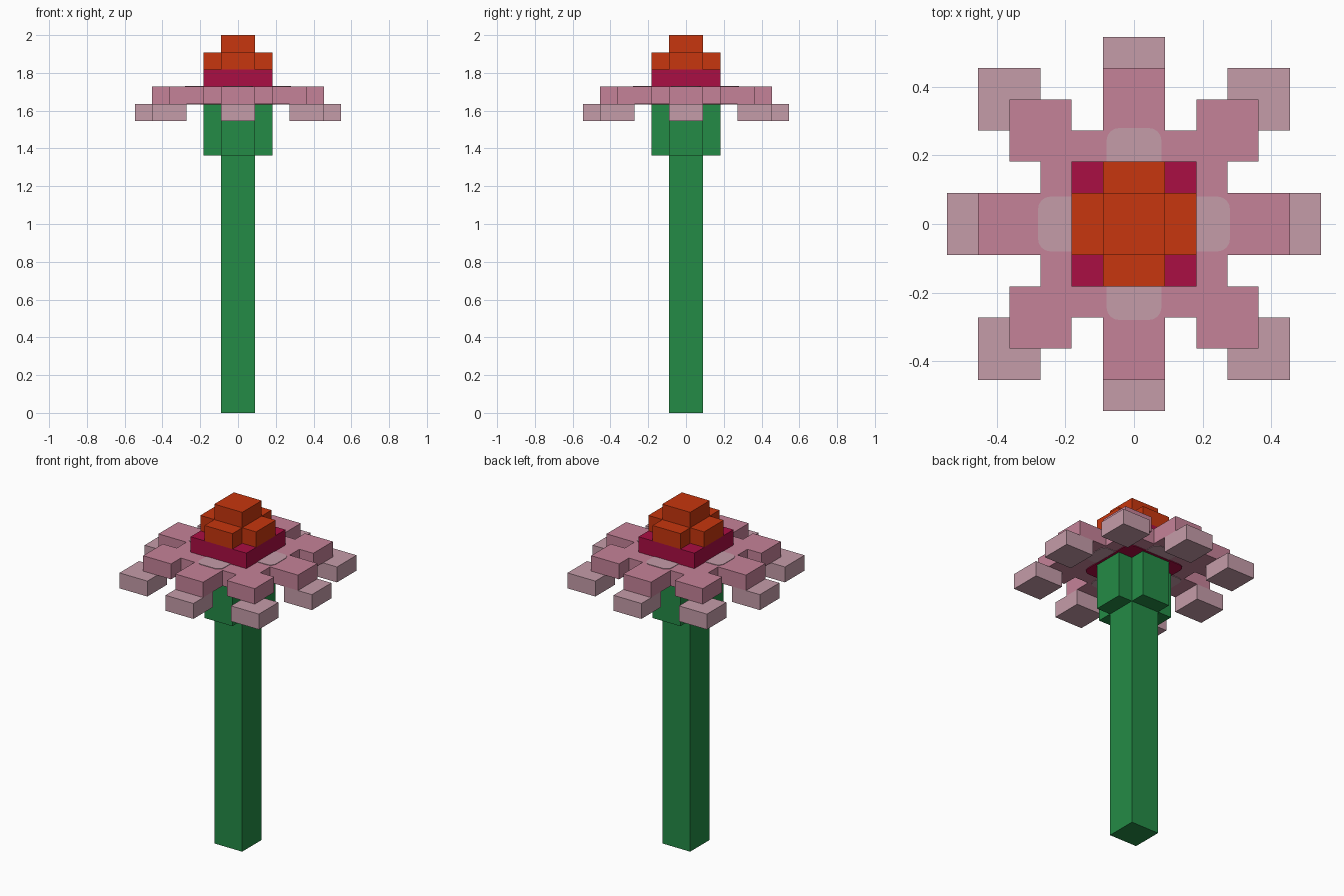
import bpy
import bmesh
import math

cube = bpy.data.objects.get("Cube")
if cube:
    bpy.data.objects.remove(cube)

U = 2 / 22  # one grid step of the blocky flower


def material(name, rgb):
    """Flat material from 0-255 display colour, converted to linear."""
    linear = [((c / 255 + 0.055) / 1.055) ** 2.4 for c in rgb] + [1]
    mat = bpy.data.materials.new(name)
    mat.use_nodes = True
    mat.diffuse_color = linear
    mat.node_tree.nodes["Principled BSDF"].inputs["Base Color"].default_value = linear
    return mat


GREEN = material("leaf green", (36, 139, 70))
ROSE = material("dusty rose", (197, 130, 152))
PALE = material("pale rose", (197, 156, 169))
CRIMSON = material("crimson", (170, 14, 67))
ORANGE = material("burnt orange", (199, 54, 14))


def prism(name, outline, bottom, top, mat):
    """Extrude a flat outline; all measures are in grid steps."""
    bm = bmesh.new()
    face = bm.faces.new([bm.verts.new((x * U, y * U, bottom * U)) for x, y in outline])
    lifted = bmesh.ops.extrude_face_region(bm, geom=[face])["geom"]
    verts = [v for v in lifted if isinstance(v, bmesh.types.BMVert)]
    bmesh.ops.translate(bm, verts=verts, vec=(0, 0, (top - bottom) * U))
    bmesh.ops.recalc_face_normals(bm, faces=bm.faces)
    mesh = bpy.data.meshes.new(name)
    bm.to_mesh(mesh)
    bm.free()
    mesh.materials.append(mat)
    obj = bpy.data.objects.new(name, mesh)
    bpy.context.collection.objects.link(obj)
    return obj


def four_fold(quarter):
    """Repeat a quarter outline around the stem axis."""
    points = []
    for _ in range(4):
        points += quarter
        quarter = [(-y, x) for x, y in quarter]
    return points


def square(cx, cy, half):
    return [(cx + x, cy + y) for x, y in four_fold([(half, half)])]


def rounded(cx, cy, half, radius):
    inner = half - radius
    corner = [(inner + radius * math.cos(a * math.pi / 8),
               inner + radius * math.sin(a * math.pi / 8)) for a in range(5)]
    return [(cx + x, cy + y) for x, y in four_fold(corner)]


PLUS = four_fold([(2, -1), (2, 1), (1, 1)])
PETALS = four_fold([(5, -1), (5, 1), (3, 1), (3, 2), (4, 2),
                    (4, 4), (2, 4), (2, 3), (1, 3)])

# Stem and the cross-shaped cup under the bloom
prism("stem", square(0, 0, 1), 0, 15, GREEN)
prism("flower_cup", PLUS, 15, 18, GREEN)

# Petal layer with its drooping tips
prism("petals", PETALS, 18, 19, ROSE)
for i, (x, y) in enumerate(four_fold([(5, 0), (4, 4)])):
    prism(f"petal_tip_{i + 1}", square(x, y, 1), 17, 18, PALE)

# Soft painted patches on both sides of the petal layer
for i, (x, y) in enumerate(four_fold([(2.2, 0)])):
    prism(f"pale_patch_{i + 1}", rounded(x, y, 0.88, 0.4), 17.97, 19.03, PALE)
prism("crimson_underside", rounded(0, 0, 2.15, 0.5), 17.95, 18, CRIMSON)

# Crimson base and stacked orange heart
prism("heart_base", square(0, 0, 2), 19, 20, CRIMSON)
prism("heart_lower", PLUS, 20, 21, ORANGE)
prism("heart_top", square(0, 0, 1), 21, 22, ORANGE)
